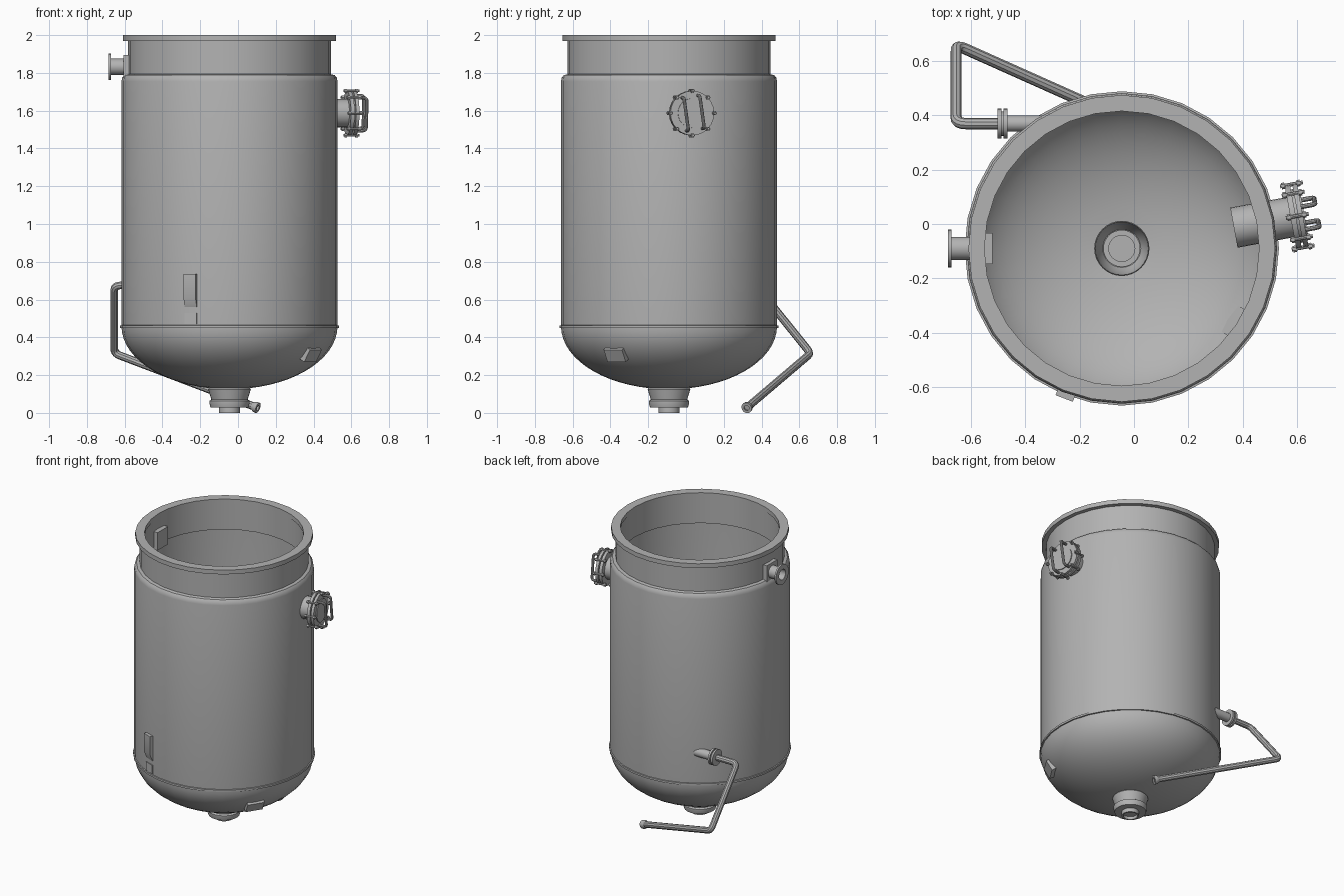
import bpy, bmesh, math
from math import sin, cos, pi, radians
from mathutils import Matrix, Vector

if "Cube" in bpy.data.objects:
    bpy.data.objects.remove(bpy.data.objects["Cube"])

steel = bpy.data.materials.new("grey_steel")
steel.use_nodes = True
GREY = (0.45, 0.45, 0.45, 1)
steel.diffuse_color = GREY
steel.node_tree.nodes["Principled BSDF"].inputs["Base Color"].default_value = GREY

CX, CY = -0.045, -0.09          # vessel axis
AXIS = Matrix.Translation((CX, CY, 0))
parts = []


def add(name, mesh, matrix):
    mesh.transform(matrix)
    mesh.materials.clear()
    mesh.materials.append(steel)
    ob = bpy.data.objects.new(name, mesh)
    bpy.context.collection.objects.link(ob)
    parts.append(ob)
    return ob


def finish(name, bm, matrix):
    bmesh.ops.recalc_face_normals(bm, faces=bm.faces)
    mesh = bpy.data.meshes.new(name)
    bm.to_mesh(mesh)
    bm.free()
    return add(name, mesh, matrix)


def lathe(name, profile, matrix=AXIS, seg=32, closed=True):
    """Spin (radius, height) points about local z."""
    bm = bmesh.new()
    rings = [[bm.verts.new((r * cos(2 * pi * i / seg), r * sin(2 * pi * i / seg), z))
              for i in range(seg)] for r, z in profile]
    pairs = list(zip(rings, rings[1:]))
    if closed:
        pairs.append((rings[-1], rings[0]))
    for a, b in pairs:
        for i in range(seg):
            j = (i + 1) % seg
            bm.faces.new((a[i], a[j], b[j], b[i]))
    bmesh.ops.remove_doubles(bm, verts=bm.verts, dist=1e-5)
    return finish(name, bm, matrix)


def disc(name, r, z0, z1, matrix, seg=24):
    return lathe(name, [(0, z0), (r, z0), (r, z1), (0, z1)], matrix, seg, False)


def box(name, size, matrix):
    bm = bmesh.new()
    bmesh.ops.create_cube(bm, size=1, matrix=Matrix.Diagonal((*size, 1)))
    return finish(name, bm, matrix)


def prism(name, outline, width, matrix):
    """Extrude a (height, depth) outline sideways along local x."""
    bm = bmesh.new()
    face = bm.faces.new([bm.verts.new((-width / 2, y, z)) for y, z in outline])
    ext = bmesh.ops.extrude_face_region(bm, geom=[face])["geom"]
    moved = [v for v in ext if isinstance(v, bmesh.types.BMVert)]
    bmesh.ops.translate(bm, verts=moved, vec=(width, 0, 0))
    return finish(name, bm, matrix)


def tube(name, points, r, bend, matrix=Matrix()):
    """Round pipe through points, with rounded corners."""
    pts = [Vector(p) for p in points]
    path = [pts[0]]
    for a, b, c in zip(pts, pts[1:], pts[2:]):
        p, q = b + (a - b).normalized() * bend, b + (c - b).normalized() * bend
        for k in range(6):
            t = k / 5
            path.append(p * (1 - t) ** 2 + b * 2 * t * (1 - t) + q * t * t)
    path.append(pts[-1])
    curve = bpy.data.curves.new(name, "CURVE")
    curve.dimensions = "3D"
    curve.bevel_depth = r
    curve.bevel_resolution = 3
    curve.use_fill_caps = True
    spline = curve.splines.new("POLY")
    spline.points.add(len(path) - 1)
    for sp, p in zip(spline.points, path):
        sp.co = (*p, 1)
    tmp = bpy.data.objects.new(name + "_path", curve)
    mesh = bpy.data.meshes.new_from_object(tmp)
    bpy.data.objects.remove(tmp)
    return add(name, mesh, matrix)


def radial(angle, height):
    """Frame on the vessel axis: x sideways, y up, z outward."""
    c, s = cos(radians(angle)), sin(radians(angle))
    return Matrix(((-s, 0, c, CX), (c, 0, s, CY), (0, 1, 0, height), (0, 0, 0, 1)))


def aimed(start, end):
    d = Vector(end) - Vector(start)
    return Matrix.Translation(start) @ d.to_track_quat("Z", "Y").to_matrix().to_4x4()


# Vessel wall: domed base, jacket, shoulder and neck, outside then inside
def dome(radius, depth, r_end):
    t_end = math.asin(r_end / radius)
    steps = [t_end + (pi / 2 - t_end) * i / 14 for i in range(15)]
    return [(radius * sin(t), 0.46 - depth * cos(t)) for t in steps]


outer = dome(0.572, 0.335, 0.1) + [(0.572, 1.755), (0.568, 1.775), (0.557, 1.788),
                                   (0.537, 1.793), (0.537, 1.975)]
inner = dome(0.555, 0.318, 0.1) + [(0.555, 1.765), (0.51, 1.785), (0.51, 1.975)]
lathe("vessel_wall", outer + inner[::-1])
lathe("top_rim", [(0.506, 1.97), (0.565, 1.97), (0.565, 2.0), (0.506, 2.0)])
lathe("weld_band", [(0.56, 0.447), (0.579, 0.45), (0.579, 0.463), (0.56, 0.466)])

# Bottom outlet
lathe("bottom_outlet", [(0, 0.045), (0.07, 0.045), (0.088, 0.08), (0.098, 0.142),
                        (0.113, 0.125), (0.096, 0.07), (0.107, 0.063), (0.107, 0.052),
                        (0.1, 0.028), (0.055, 0.028), (0.055, 0), (0.045, 0),
                        (0.045, 0.02), (0, 0.02)], closed=False)
lathe("outlet_seat", [(0.048, 0.045), (0.048, 0.055), (0.068, 0.055), (0.068, 0.045)])

# Bolted sight port
port = radial(10.5, 1.587)
lathe("port_neck", [(0.075, 0.42), (0.075, 0.64), (0.068, 0.64), (0.068, 0.42)], port, 24)
disc("port_flange", 0.118, 0.632, 0.652, port)
disc("port_gasket", 0.1, 0.652, 0.66, port)
disc("port_lid", 0.118, 0.66, 0.678, port)
disc("port_lid_boss", 0.078, 0.678, 0.684, port)
for i in range(8):
    a = i * pi / 4
    spot = port @ Matrix.Translation((0.118 * cos(a), 0.118 * sin(a), 0))
    disc(f"port_bolt_{i + 1}", 0.007, 0.615, 0.7, spot, 8)
    for k, z in enumerate((0.62, 0.678)):
        disc(f"port_nut_{i + 1}_{k + 1}", 0.012, z, z + 0.012, spot, 6)
rolled = port @ Matrix.Rotation(radians(8), 4, "Z")
for side, x in (("left", 0.043), ("right", -0.043)):
    tube(f"port_handle_{side}", [(x, -0.088, 0.67), (x, -0.088, 0.73),
                                 (x, 0.088, 0.73), (x, 0.088, 0.67)], 0.009, 0.02, rolled)

# Neck nozzle with backing block
nozzle = radial(180, 1.832)
lathe("nozzle_pipe", [(0.043, 0.53), (0.043, 0.635), (0.036, 0.635), (0.036, 0.53)], nozzle, 24)
lathe("nozzle_flange", [(0.036, 0.628), (0.07, 0.628), (0.07, 0.64), (0.036, 0.64)], nozzle, 24)
box("nozzle_block", (0.115, 0.125, 0.085), nozzle @ Matrix.Translation((0, 0, 0.518)))

# Drain pipe at the back
start, top, low, end = ((-0.34, 0.37, 0.675), (-0.655, 0.37, 0.675),
                        (-0.655, 0.66, 0.315), (0.095, 0.325, 0.03))
tube("drain_pipe", [(-0.47, 0.37, 0.675), top, low, end], 0.021, 0.035)
stub = aimed(start, top)
disc("drain_stub", 0.03, 0, 0.15, stub)
for i, z in enumerate((0.126, 0.148)):
    disc(f"drain_flange_{i + 1}", 0.055, z, z + 0.014, stub)
disc("drain_gasket", 0.045, 0.14, 0.148, stub)
tip = aimed(end, low)
lathe("drain_tip", [(0.015, -0.012), (0.029, -0.012), (0.029, 0.004), (0.02, 0.02)], tip, 16)

# Bent front lug and dome lug
prism("front_lug", [(0.735, 0.55), (0.735, 0.592), (0.61, 0.592), (0.56, 0.572),
                    (0.56, 0.55)], 0.068, radial(-111, 0))
box("front_lug_foot", (0.068, 0.06, 0.03), radial(-111, 0.5) @ Matrix.Translation((0, 0, 0.56)))
box("dome_lug", (0.115, 0.075, 0.045),
    radial(-33, 0.313) @ Matrix.Translation((0, 0, 0.508)) @ Matrix.Rotation(radians(30), 4, "X"))

# Smooth shading with sharp edges kept
bpy.ops.object.select_all(action="DESELECT")
for ob in parts:
    ob.select_set(True)
bpy.context.view_layer.objects.active = parts[0]
bpy.ops.object.shade_smooth_by_angle(angle=radians(35))
